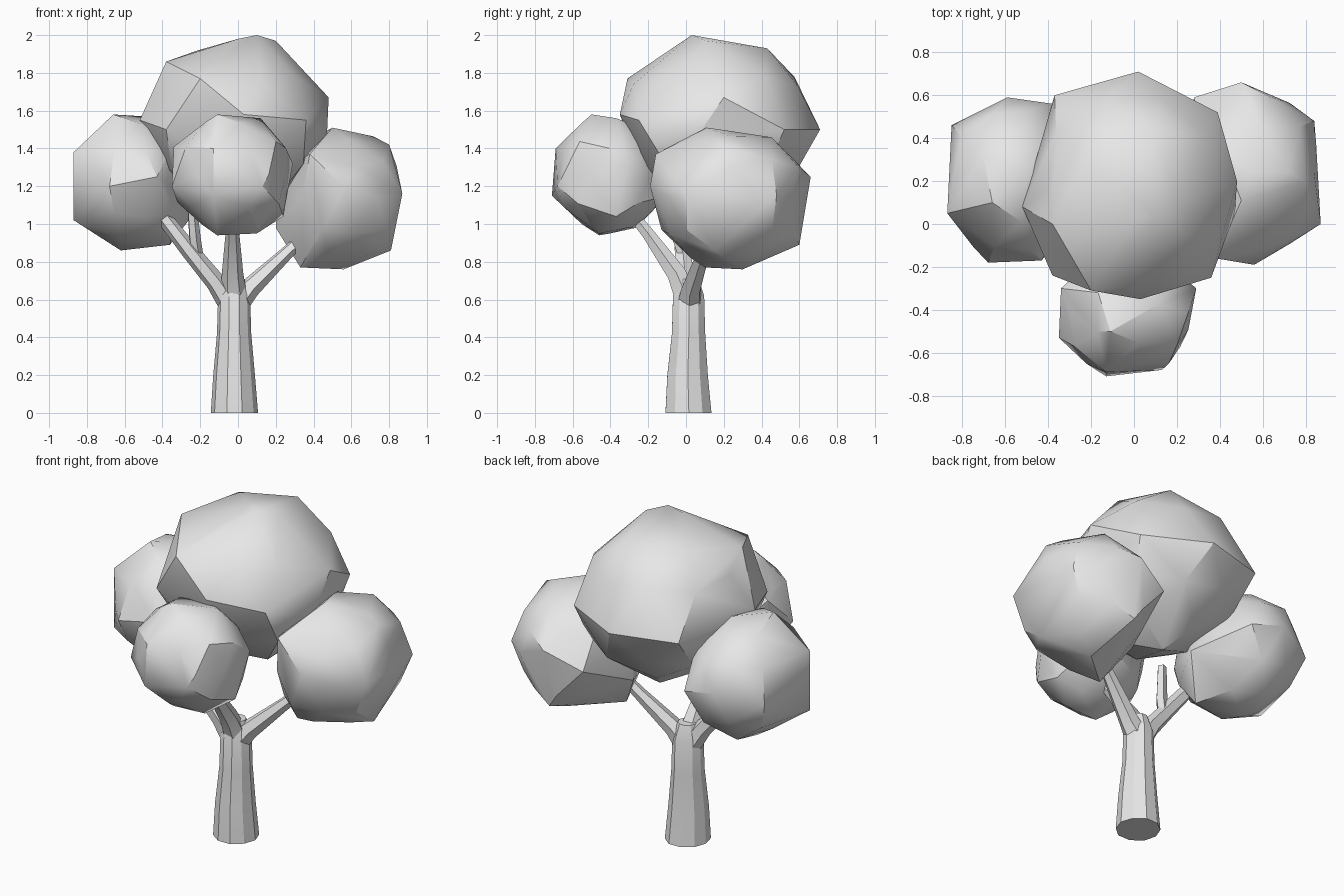
import bpy
import bmesh
import math
import random
from mathutils import Vector

random.seed(4)

if "Cube" in bpy.data.objects:
    bpy.data.objects.remove(bpy.data.objects["Cube"], do_unlink=True)


def make_material(name, color):
    material = bpy.data.materials.new(name)
    material.use_nodes = True
    material.diffuse_color = color
    shader = material.node_tree.nodes["Principled BSDF"]
    shader.inputs["Base Color"].default_value = color
    shader.inputs["Roughness"].default_value = 0.8
    return material


plain_grey = make_material("plain grey", (0.8, 0.8, 0.8, 1))


def finish(bm, name, angle):
    """Turn a bmesh into a shaded, coloured object."""
    bmesh.ops.recalc_face_normals(bm, faces=bm.faces[:])
    mesh = bpy.data.meshes.new(name)
    bm.to_mesh(mesh)
    bm.free()
    mesh.materials.append(plain_grey)
    part = bpy.data.objects.new(name, mesh)
    bpy.context.collection.objects.link(part)
    bpy.ops.object.select_all(action="DESELECT")
    part.select_set(True)
    bpy.context.view_layer.objects.active = part
    bpy.ops.object.shade_smooth_by_angle(angle=math.radians(angle))


def boxy_ball(center, radii, power=2.4):
    """Jittered points on a slightly boxy ellipsoid."""
    ball = bmesh.new()
    bmesh.ops.create_icosphere(ball, subdivisions=2, radius=1)
    points = []
    for vert in ball.verts:
        boxy = sum(abs(c) ** power for c in vert.co) ** (1 / power)
        direction = vert.co / boxy * random.uniform(0.9, 0.98)
        points.append(Vector(center) + direction * Vector(radii))
    ball.free()
    return points


def foliage(name, center, radii, corners):
    """Chiselled clump: hull around a boxy ball and its main corners."""
    bm = bmesh.new()
    for point in boxy_ball(center, radii) + corners:
        bm.verts.new(point)
    bmesh.ops.convex_hull(bm, input=bm.verts[:])
    inner = [v for v in bm.verts if not v.link_faces]
    bmesh.ops.delete(bm, geom=inner, context="VERTS")
    finish(bm, name, 30)


def limb(name, path, radii, sides, wobble):
    """Faceted tapering tube along a path."""
    bm = bmesh.new()
    path = [Vector(p) for p in path]
    rings = []
    spokes = [random.uniform(1 - wobble, 1 + wobble) for _ in range(sides)]
    for i, (point, radius) in enumerate(zip(path, radii)):
        along = path[min(i + 1, len(path) - 1)] - path[max(i - 1, 0)]
        if i == 0 and point.z == 0:
            along = Vector((0, 0, 1))  # keeps the foot flat on the ground
        other = along.cross(Vector((1, 0, 0))).normalized()
        across = other.cross(along).normalized()
        ring = []
        for k in range(sides):
            turn = math.tau * k / sides
            spoke = across * math.cos(turn) + other * math.sin(turn)
            ring.append(bm.verts.new(point + spoke * radius * spokes[k]))
        rings.append(ring)
    for low, high in zip(rings, rings[1:]):
        for k in range(sides):
            n = (k + 1) % sides
            bm.faces.new((low[k], low[n], high[n], high[k]))
    bm.faces.new(rings[0])
    bm.faces.new(rings[-1])
    finish(bm, name, 30)


# Trunk and branches
limb("trunk",
     [(-0.018, 0.015, 0), (-0.02, 0.01, 0.2), (-0.02, 0.015, 0.42),
      (-0.02, 0.015, 0.62), (-0.02, 0.015, 0.71)],
     [0.127, 0.112, 0.092, 0.086, 0.055], 10, 0.04)
limb("left_branch",
     [(-0.01, 0.02, 0.58), (0.06, 0.03, 0.66), (0.25, 0.09, 0.84), (0.4, 0.13, 0.98)],
     [0.07, 0.057, 0.038, 0.03], 6, 0.08)
limb("right_branch",
     [(-0.05, 0.01, 0.58), (-0.12, 0, 0.69), (-0.26, -0.02, 0.86), (-0.4, 0, 1.04)],
     [0.06, 0.052, 0.046, 0.04], 6, 0.08)
limb("right_twig",
     [(-0.21, 0, 0.8), (-0.23, -0.04, 0.92), (-0.25, -0.06, 1.15)],
     [0.03, 0.032, 0.025], 5, 0.08)
limb("front_branch",
     [(-0.02, 0.01, 0.6), (-0.03, -0.05, 0.74), (-0.03, -0.2, 0.95), (-0.03, -0.32, 1.1)],
     [0.07, 0.056, 0.036, 0.03], 6, 0.08)

# Foliage clumps
foliage("top_foliage", (-0.01, 0.16, 1.53), (0.48, 0.5, 0.46), [
    (0.1, 0.03, 2), (0.2, 0.1, 1.97), (0, 0.03, 1.98), (0.1, 0.43, 1.93),
    (-0.38, 0, 1.86), (-0.2, -0.31, 1.77), (0.03, -0.35, 1.58), (0.36, -0.25, 1.55),
    (0.48, 0.2, 1.67), (0.47, 0.05, 1.45), (0.39, 0.52, 1.5), (0.02, 0.71, 1.5),
    (-0.37, 0.6, 1.5), (-0.52, 0.08, 1.55), (-0.38, -0.24, 1.5), (0, 0.25, 1.03)])
foliage("left_foliage", (0.54, 0.24, 1.14), (0.33, 0.42, 0.37), [
    (0.5, 0.11, 1.51), (0.8, 0.2, 1.42), (0.5, 0.38, 1.45), (0.87, 0, 1.16),
    (0.84, 0.48, 1.15), (0.81, 0.15, 0.86), (0.56, 0.3, 0.76), (0.33, 0.1, 0.77),
    (0.5, 0.66, 1.25), (0.5, 0.6, 0.89), (0.56, -0.19, 1.2), (0.38, -0.16, 1.37),
    (0.28, 0.59, 1.15), (0.2, 0.22, 0.98), (0.21, 0.2, 1.2)])
foliage("right_foliage", (-0.57, 0.2, 1.22), (0.31, 0.38, 0.36), [
    (-0.66, 0.1, 1.58), (-0.5, 0.25, 1.57), (-0.87, 0.05, 1.38), (-0.87, 0.05, 1.02),
    (-0.85, 0.46, 1.2), (-0.59, 0.59, 1.25), (-0.38, 0.56, 1.2), (-0.68, -0.18, 1.2),
    (-0.43, -0.17, 1.25), (-0.62, 0.2, 0.86), (-0.36, 0.1, 0.89), (-0.2, 0.25, 1.1)])
foliage("front_foliage", (-0.03, -0.41, 1.26), (0.32, 0.29, 0.32), [
    (-0.11, -0.5, 1.58), (0.12, -0.37, 1.56), (-0.34, -0.3, 1.41), (-0.35, -0.53, 1.2),
    (-0.13, -0.69, 1.4), (-0.13, -0.71, 1.15), (0.13, -0.68, 1.2), (0.29, -0.3, 1.32),
    (0.24, -0.37, 1.04), (0.1, -0.46, 0.95), (-0.11, -0.46, 0.94), (0.05, -0.1, 1.15)])
